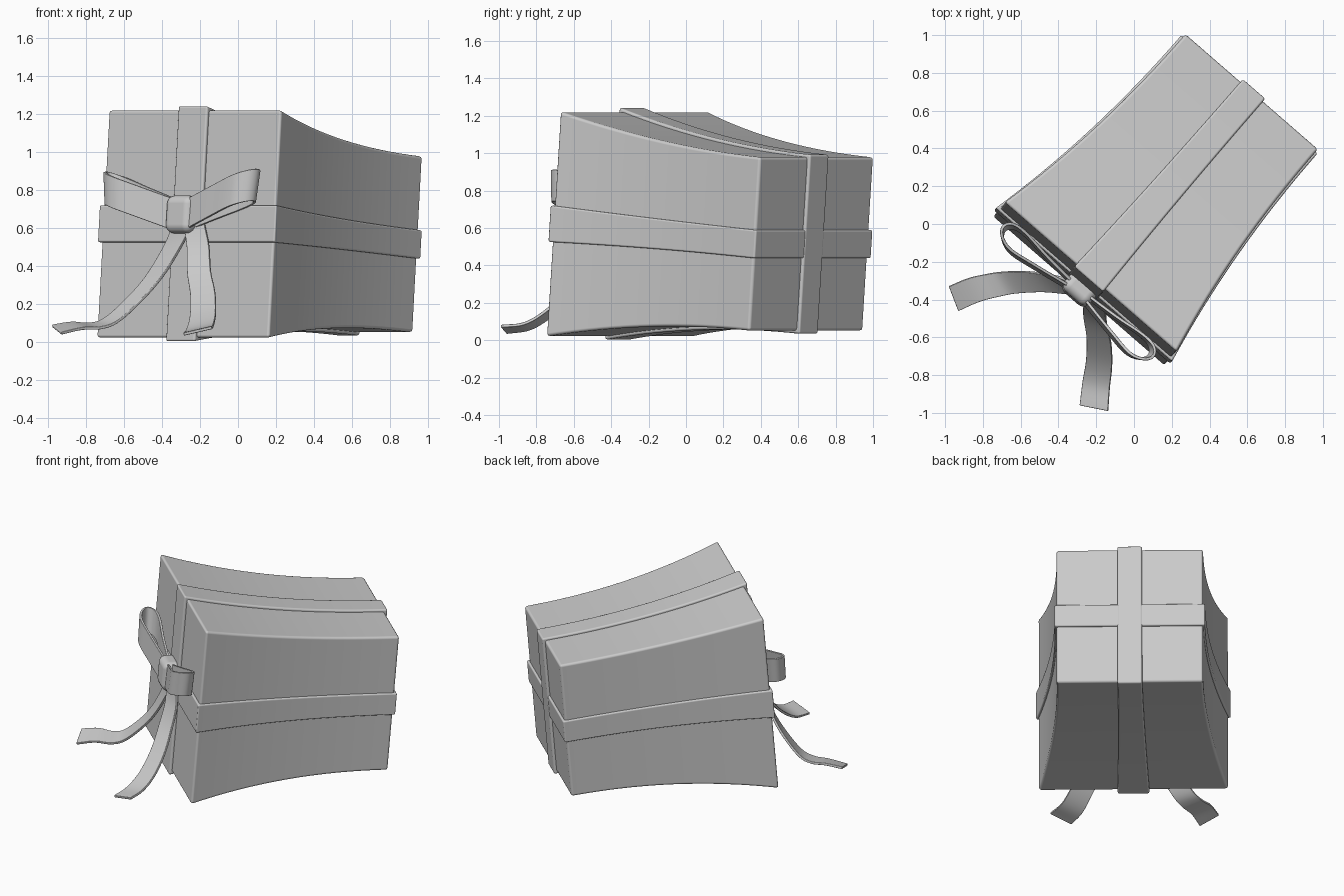
import bpy, bmesh, math
from mathutils import Vector, Matrix

if "Cube" in bpy.data.objects:
    bpy.data.objects.remove(bpy.data.objects["Cube"])

grey = bpy.data.materials.new("plain_grey")
grey.use_nodes = True
GREY = (0.6, 0.6, 0.6, 1)
grey.diffuse_color = GREY
grey.node_tree.nodes["Principled BSDF"].inputs["Base Color"].default_value = GREY

# The box is turned and pitched; its local y runs from front face to back face
LENGTH, HALF, BACK = 1.315, 0.603, 0.465
POSE = (Matrix.Translation((-0.261, -0.317, 0.622))
        @ Matrix.Rotation(math.radians(-41), 4, 'Z')
        @ Matrix.Rotation(math.radians(-4.7), 4, 'X'))


def finish(name, bm, pose):
    bmesh.ops.recalc_face_normals(bm, faces=bm.faces)
    mesh = bpy.data.meshes.new(name)
    bm.to_mesh(mesh)
    bm.free()
    mesh.materials.append(grey)
    obj = bpy.data.objects.new(name, mesh)
    bpy.context.collection.objects.link(obj)
    obj.matrix_world = pose
    bpy.ops.object.select_all(action='DESELECT')
    obj.select_set(True)
    bpy.context.view_layer.objects.active = obj
    bpy.ops.object.shade_smooth_by_angle(angle=math.radians(40))
    return obj


def round_edges(obj, width, segments=3):
    mod = obj.modifiers.new("Rounded edges", 'BEVEL')
    mod.width = width
    mod.segments = segments
    mod.limit_method = 'ANGLE'
    mod.harden_normals = True


def flared_box(name, hx, hz, grow, bevel, steps=16):
    """Closed box whose section shrinks in a concave curve towards the back."""
    bm = bmesh.new()
    rings = []
    for i in range(steps + 1):
        t = i / steps
        size = (BACK + (HALF - BACK) * (1 - t) ** 2.1) / HALF
        y = -grow + t * (LENGTH + 2 * grow)
        rings.append([bm.verts.new((sx * hx * size, y, sz * hz * size))
                      for sx, sz in ((-1, -1), (1, -1), (1, 1), (-1, 1))])
    for a, b in zip(rings, rings[1:]):
        for k in range(4):
            n = (k + 1) % 4
            bm.faces.new((a[k], a[n], b[n], b[k]))
    bm.faces.new(rings[0])
    bm.faces.new(rings[-1])
    round_edges(finish(name, bm, POSE), bevel)


def smooth_path(points, steps=6):
    """Catmull-Rom curve through the points."""
    p = [Vector(q) for q in points]
    p = [2 * p[0] - p[1]] + p + [2 * p[-1] - p[-2]]
    out = []
    for a, b, c, d in zip(p, p[1:], p[2:], p[3:]):
        for i in range(steps):
            t = i / steps
            out.append(0.5 * (2 * b + (c - a) * t + (2 * a - 5 * b + 4 * c - d) * t ** 2
                              + (3 * b - a - 3 * c + d) * t ** 3))
    return out + [p[-2]]


def ribbon(name, points, across_start, across_end, pose):
    """Thin strip along a path, its width vector blending from start to end."""
    bm = bmesh.new()
    path = smooth_path(points)
    rows = []
    for i, centre in enumerate(path):
        half = Vector(across_start).lerp(Vector(across_end), i / (len(path) - 1)) / 2
        rows.append([bm.verts.new(centre + half * k) for k in (-1, 0, 1)])
    for a, b in zip(rows, rows[1:]):
        for k in range(2):
            bm.faces.new((a[k], a[k + 1], b[k + 1], b[k]))
    obj = finish(name, bm, pose)
    solid = obj.modifiers.new("Thickness", 'SOLIDIFY')
    solid.thickness = 0.016
    solid.offset = 0
    round_edges(obj, 0.004, 2)


# Box and its two wrapping bands
flared_box("gift_box", HALF, HALF, 0, 0.016)
flared_box("vertical_band", 0.102, HALF + 0.02, 0.018, 0.012)
flared_box("horizontal_band", HALF + 0.016, 0.098, 0.014, 0.01)

# Knot
bm = bmesh.new()
bmesh.ops.create_cube(bm, size=1)
bmesh.ops.scale(bm, vec=(0.18, 0.12, 0.2), verts=bm.verts)
bmesh.ops.translate(bm, vec=(0.0, -0.045, 0.045), verts=bm.verts)
round_edges(finish("bow_knot", bm, POSE), 0.045, 5)

# Bow loops, rising outwards
outline = [(0.04, -0.07), (0.26, -0.115), (0.41, -0.14), (0.49, -0.115), (0.515, -0.07),
           (0.48, -0.03), (0.4, -0.02), (0.24, -0.035), (0.04, -0.045)]
for side, label, rise in ((-1, "right", 0.3), (1, "left", 0.33)):
    loop = [(side * x, y, 0.03 + rise * x) for x, y in outline]
    width = (side * 0.02, 0, 0.17)
    ribbon("bow_loop_" + label, loop, width, width, POSE)

# Hanging tails
ribbon("bow_tail_right",
       [(-0.29, -0.35, 0.62), (-0.34, -0.33, 0.51), (-0.43, -0.315, 0.36),
        (-0.53, -0.305, 0.24), (-0.66, -0.31, 0.12), (-0.75, -0.325, 0.085),
        (-0.85, -0.35, 0.085), (-0.955, -0.395, 0.065)],
       (0.11, -0.09, 0.03), (0.05, -0.13, -0.04), Matrix())
ribbon("bow_tail_left",
       [(-0.23, -0.4, 0.62), (-0.21, -0.44, 0.5), (-0.205, -0.51, 0.37),
        (-0.185, -0.62, 0.25), (-0.185, -0.74, 0.14), (-0.2, -0.85, 0.075),
        (-0.212, -0.975, 0.058)],
       (0.11, -0.05, 0), (0.15, -0.03, 0.035), Matrix())
